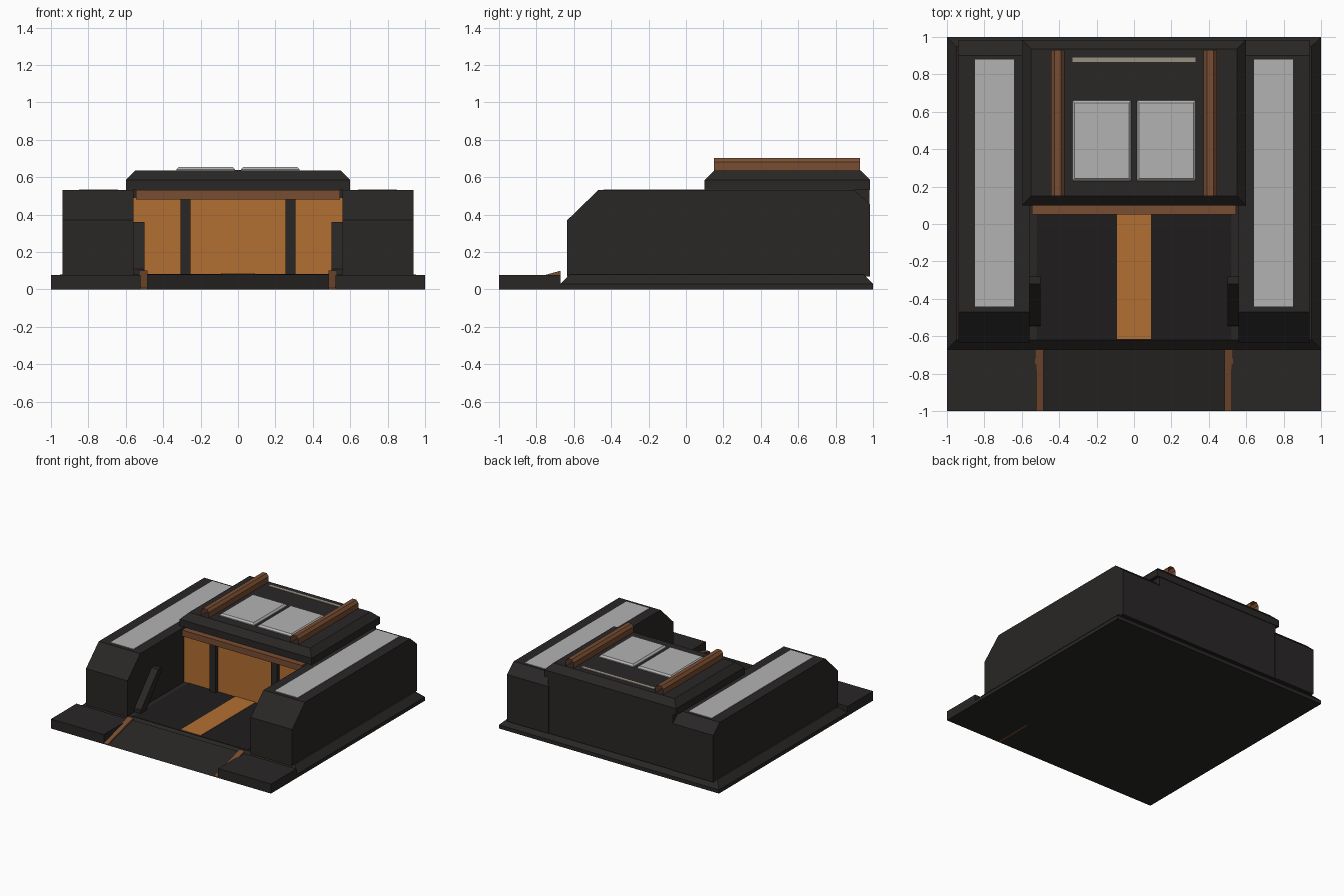
import bpy, bmesh

if "Cube" in bpy.data.objects:
    bpy.data.objects.remove(bpy.data.objects["Cube"])

def mat(name, r, g, b):
    m = bpy.data.materials.new(name)
    m.diffuse_color = (r, g, b, 1)
    m.use_nodes = True
    m.node_tree.nodes["Principled BSDF"].inputs["Base Color"].default_value = m.diffuse_color
    return m

DARK = mat("charcoal", 0.022, 0.020, 0.019)
FLOOR = mat("floor_black", 0.014, 0.012, 0.013)
ORANGE = mat("orange_panel", 0.45, 0.16, 0.032)
BROWN = mat("copper", 0.19, 0.075, 0.032)
LIGHT = mat("light_panel", 0.45, 0.45, 0.45)
BEIGE = mat("beige_strip", 0.32, 0.28, 0.22)


def finish(name, bm, material):
    bmesh.ops.recalc_face_normals(bm, faces=bm.faces)
    me = bpy.data.meshes.new(name)
    bm.to_mesh(me)
    bm.free()
    me.materials.append(material)
    ob = bpy.data.objects.new(name, me)
    bpy.context.collection.objects.link(ob)
    return ob


def slab(name, x, y, z, material, inset=0, shoulder=None):
    """Box from ranges; with inset, the top tapers in above the shoulder height."""
    bm = bmesh.new()
    levels = [(z[0], 0), (z[1], 0)] if not inset else [(z[0], 0), (shoulder, 0), (z[1], inset)]
    rings = [[bm.verts.new(p) for p in ((x[0] + i, y[0] + i, h), (x[1] - i, y[0] + i, h),
                                        (x[1] - i, y[1] - i, h), (x[0] + i, y[1] - i, h))]
             for h, i in levels]
    for a, b in zip(rings, rings[1:]):
        for k in range(4):
            bm.faces.new((a[k], a[(k + 1) % 4], b[(k + 1) % 4], b[k]))
    bm.faces.new(rings[0])
    bm.faces.new(rings[-1])
    return finish(name, bm, material)


def extrude(name, profile, span, axis, material, caps=True):
    """Sweep a profile along x (points are y,z) or y (points are x,z)."""
    bm = bmesh.new()
    place = (lambda p, t: (t, p[0], p[1])) if axis == "x" else (lambda p, t: (p[0], t, p[1]))
    a, b = [[bm.verts.new(place(p, t)) for p in profile] for t in span]
    n = len(profile)
    for k in range(n):
        bm.faces.new((a[k], a[(k + 1) % n], b[(k + 1) % n], b[k]))
    if caps:
        bm.faces.new(a)
        bm.faces.new(b)
    return finish(name, bm, material)


def both(s, a, b):
    return (a, b) if s > 0 else (-b, -a)


# Plinth with sloped rim, inner floor and its stripe
slab("plinth", (-1, 1), (-0.67, 1), (0, 0.08), DARK, 0.05, 0.03)
slab("floor", (-0.52, 0.52), (-0.62, 0.1), (0.07, 0.083), FLOOR)
slab("floor_stripe", (-0.09, 0.09), (-0.615, 0.1), (0.075, 0.087), ORANGE)

# Entry ramp between the apron blocks
extrude("entry_ramp", [(-1, 0), (-0.67, 0), (-0.67, 0.08)], (-0.52, 0.52), "x", DARK)

# Middle room, panelled front and lintel
slab("room", (-0.57, 0.57), (0.12, 0.98), (0.07, 0.54), DARK)
slab("front_panel", (-0.56, 0.56), (0.1, 0.13), (0.08, 0.49), ORANGE)
slab("lintel", (-0.545, 0.545), (0.05, 0.16), (0.48, 0.53), BROWN)

# Roof with sloped rim and rear strip
slab("roof", (-0.6, 0.6), (0.1, 0.985), (0.53, 0.635), DARK, 0.05, 0.585)
slab("roof_strip", (-0.33, 0.33), (0.865, 0.89), (0.62, 0.639), BEIGE)

wing = [(-0.635, 0.07), (-0.635, 0.37), (-0.47, 0.53), (0.9, 0.53), (0.985, 0.455), (0.985, 0.07)]
strut = [(-0.545, 0.08), (-0.48, 0.08), (-0.28, 0.33), (-0.28, 0.36), (-0.32, 0.36), (-0.545, 0.11)]
trim = [(-1, 0), (-0.67, 0), (-0.67, 0.1), (-1, 0.008)]

for s, side in ((-1, "left"), (1, "right")):
    # Apron block and ramp edge trim
    slab(f"apron_{side}", both(s, 0.52, 1), (-1, -0.67), (0, 0.078), DARK)
    extrude(f"ramp_trim_{side}", trim, both(s, 0.483, 0.53), "x", BROWN)
    # Side wing, its top panel and inner strut
    extrude(f"wing_{side}", wing, both(s, 0.56, 0.937), "x", DARK)
    slab(f"wing_panel_{side}", both(s, 0.642, 0.85), (-0.44, 0.88), (0.52, 0.534), LIGHT)
    extrude(f"strut_{side}", strut, both(s, 0.5, 0.565), "x", DARK)
    # Mullion, skylight and roof rail (rail ends are open)
    slab(f"mullion_{side}", both(s, 0.253, 0.307), (0.07, 0.12), (0.08, 0.48), DARK)
    slab(f"skylight_{side}", both(s, 0.015, 0.33), (0.23, 0.66), (0.625, 0.655), LIGHT, 0.013, 0.642)
    rail = [(s * x, z) for x, z in ((0.372, 0.632), (0.372, 0.68), (0.39, 0.702),
                                    (0.425, 0.702), (0.443, 0.68), (0.443, 0.632))]
    extrude(f"roof_rail_{side}", rail, (0.15, 0.93), "y", BROWN, caps=False)
